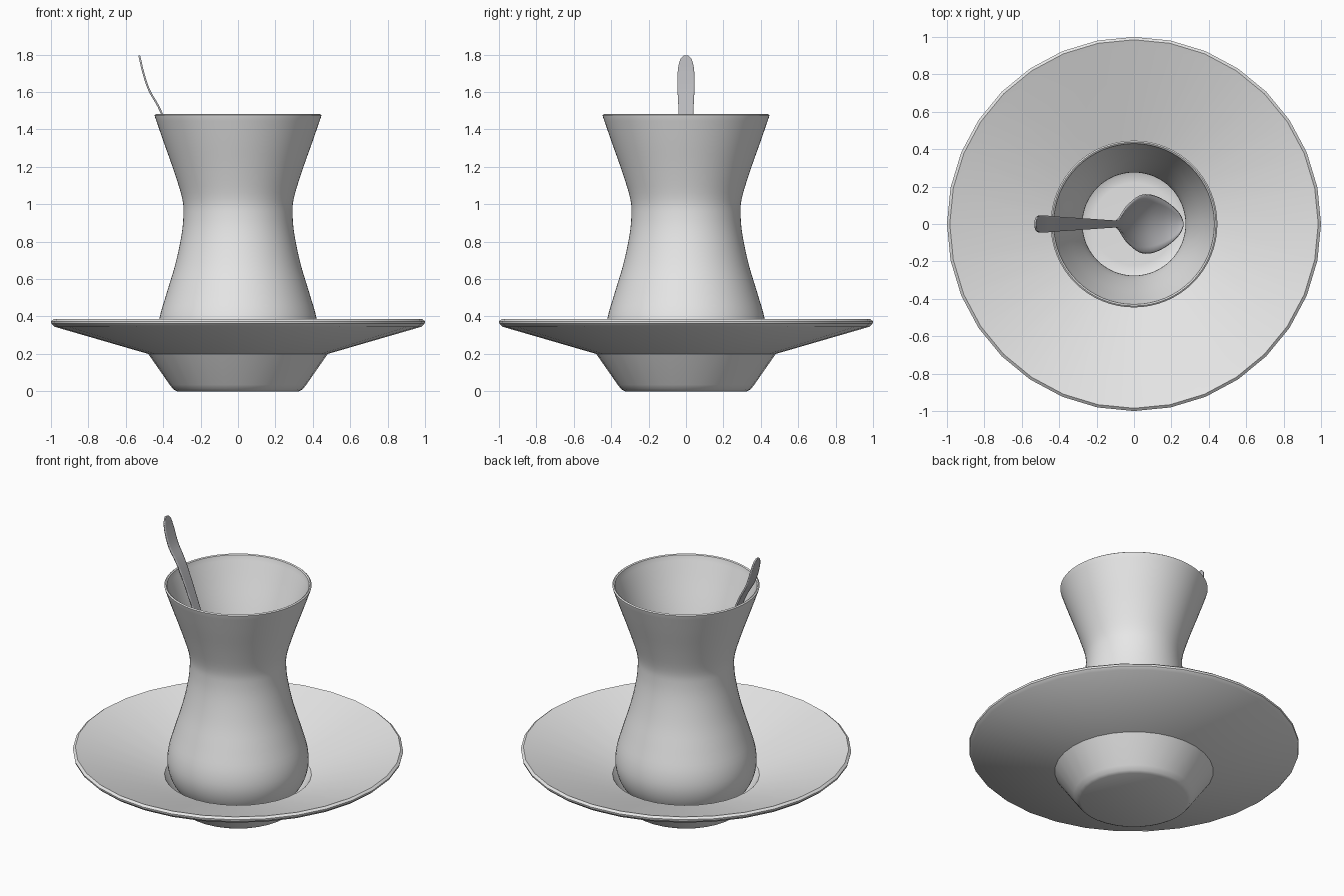
import bpy, bmesh, math
from mathutils import Vector

if "Cube" in bpy.data.objects:
    bpy.data.objects.remove(bpy.data.objects["Cube"])


def material(name, rgb):
    m = bpy.data.materials.new(name)
    m.diffuse_color = (*rgb, 1)
    m.use_nodes = True
    m.node_tree.nodes["Principled BSDF"].inputs["Base Color"].default_value = m.diffuse_color
    return m


china = material("pale_grey", (0.8, 0.8, 0.8))
metal = material("spoon_grey", (0.48, 0.48, 0.5))


def finish(name, bm, mat, angle=30):
    bmesh.ops.recalc_face_normals(bm, faces=bm.faces)
    me = bpy.data.meshes.new(name)
    bm.to_mesh(me)
    bm.free()
    ob = bpy.data.objects.new(name, me)
    bpy.context.collection.objects.link(ob)
    me.materials.append(mat)
    for p in me.polygons:
        p.use_smooth = True
    me.set_sharp_from_angle(angle=math.radians(angle))
    return ob


def lathe(name, profile, sides, mat):
    """Revolve (radius, z) points; end points on the axis become poles."""
    bm = bmesh.new()
    rings = []
    for r, z in profile:
        if r == 0:
            rings.append([bm.verts.new((0, 0, z))] * sides)
        else:
            rings.append([bm.verts.new((r * math.cos(math.tau * i / sides),
                                        r * math.sin(math.tau * i / sides), z))
                          for i in range(sides)])
    for a, b in zip(rings, rings[1:]):
        for i in range(sides):
            j = (i + 1) % sides
            quad = list(dict.fromkeys((a[i], a[j], b[j], b[i])))
            bm.faces.new(quad)
    return finish(name, bm, mat)


def spline(points, steps):
    """Catmull-Rom through tuples of any length."""
    pts = [points[0]] + points + [points[-1]]
    out = []
    for p0, p1, p2, p3 in zip(pts, pts[1:], pts[2:], pts[3:]):
        for s in range(steps):
            t = s / steps
            out.append(tuple(0.5 * (2 * b + (c - a) * t + (2 * a - 5 * b + 4 * c - d) * t * t
                                    + (3 * b - a - 3 * c + d) * t ** 3)
                             for a, b, c, d in zip(p0, p1, p2, p3)))
    return out + [points[-1]]


# Saucer: foot, flared underside, rim, dish and inner well
lathe("saucer", [(0, 0), (0.325, 0), (0.345, 0.01), (0.365, 0.035), (0.48, 0.2),
                 (0.98, 0.345), (0.998, 0.362), (1.0, 0.374), (0.985, 0.386),
                 (0.95, 0.374), (0.445, 0.212), (0.34, 0.06), (0.31, 0.04), (0, 0.04)],
      32, china)

# Waisted cup: outer wall up, rounded lip, inner wall down
outer = spline([(0.24, 0.045), (0.33, 0.1), (0.395, 0.18), (0.426, 0.28), (0.42, 0.39),
                (0.38, 0.53), (0.335, 0.68), (0.303, 0.83), (0.292, 0.94), (0.298, 1.03),
                (0.34, 1.17), (0.40, 1.34), (0.444, 1.467)], 4)
wall = 0.016
inner = [(r - wall, max(z, 0.065)) for r, z in reversed(outer) if z > 0.06]
lathe("cup", [(0, 0.045)] + outer + [(0.446, 1.476), (0.438, 1.482), (0.43, 1.477)]
      + inner + [(0.22, 0.065), (0, 0.065)], 64, china)

# Spoon: stations of (x, z, half width, bowl depth) from handle end to bowl tip
stations = spline([(-0.528, 1.795, 0.012, 0), (-0.522, 1.77, 0.032, 0), (-0.508, 1.71, 0.044, 0),
                   (-0.475, 1.61, 0.045, 0), (-0.405, 1.48, 0.039, 0), (-0.28, 1.16, 0.031, 0),
                   (-0.18, 0.85, 0.024, 0), (-0.12, 0.62, 0.02, 0), (-0.085, 0.5, 0.024, 0.003),
                   (-0.04, 0.42, 0.09, 0.025), (0.03, 0.33, 0.148, 0.05), (0.1, 0.25, 0.153, 0.055),
                   (0.18, 0.175, 0.115, 0.04), (0.24, 0.13, 0.06, 0.018), (0.264, 0.115, 0.012, 0)], 4)
bm = bmesh.new()
cols = 10
rows = []
for i, (x, z, w, dip) in enumerate(stations):
    a, b = stations[max(i - 1, 0)], stations[min(i + 1, len(stations) - 1)]
    tangent = Vector((b[0] - a[0], 0, b[1] - a[1])).normalized()
    normal = Vector((-tangent.z, 0, tangent.x))      # towards +x and up
    row = []
    for k in range(cols + 1):
        u = 2 * k / cols - 1
        row.append(bm.verts.new(Vector((x, u * w, z)) - normal * dip * (1 - u * u)))
    rows.append(row)
for r, s in zip(rows, rows[1:]):
    for k in range(cols):
        bm.faces.new((r[k], r[k + 1], s[k + 1], s[k]))
spoon = finish("spoon", bm, metal, 40)
solid = spoon.modifiers.new("thickness", 'SOLIDIFY')
solid.thickness = 0.01
solid.offset = 0
